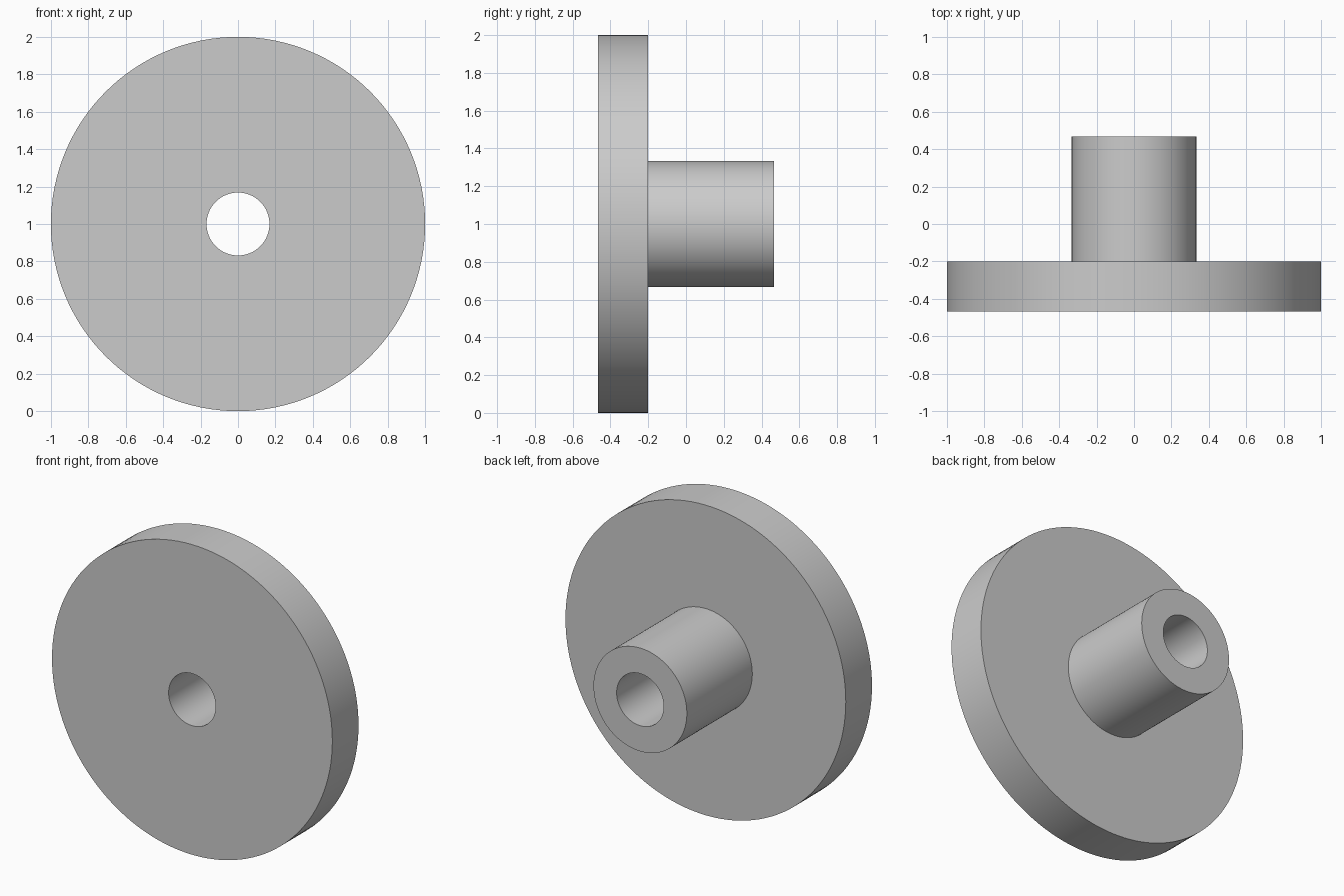
import bpy
import bmesh
import math
from mathutils import Vector

cube = bpy.data.objects.get("Cube")
if cube:
    bpy.data.objects.remove(cube, do_unlink=True)

# Main dimensions
DISC_R, HUB_R, BORE_R = 1.0, 0.333, 0.168
FRONT, SHOULDER, BACK = -0.467, -0.2, 0.467
SEGMENTS = 128

# Plain grey metal
grey = bpy.data.materials.new("plain_grey")
grey.use_nodes = True
colour = (0.6, 0.6, 0.6, 1.0)
grey.diffuse_color = colour
grey.node_tree.nodes["Principled BSDF"].inputs["Base Color"].default_value = colour

# Closed half section: (radius, y)
section = [(BORE_R, FRONT), (DISC_R, FRONT), (DISC_R, SHOULDER),
           (HUB_R, SHOULDER), (HUB_R, BACK), (BORE_R, BACK)]

# Revolve the section around the y axis
bm = bmesh.new()
verts = [bm.verts.new((r, y, 0)) for r, y in section]
edges = [bm.edges.new((v, verts[(i + 1) % len(verts)])) for i, v in enumerate(verts)]
bmesh.ops.spin(bm, geom=verts + edges, cent=Vector(), axis=Vector((0, 1, 0)),
               angle=math.tau, steps=SEGMENTS, use_merge=True)
bmesh.ops.remove_doubles(bm, verts=bm.verts[:], dist=0.0001)
bmesh.ops.recalc_face_normals(bm, faces=bm.faces[:])

mesh = bpy.data.meshes.new("flanged_hub")
bm.to_mesh(mesh)
bm.free()
mesh.materials.append(grey)

# Disc with its bored hub, standing on the rim
hub = bpy.data.objects.new("flanged_hub", mesh)
hub.location.z = DISC_R
bpy.context.collection.objects.link(hub)
bpy.ops.object.select_all(action="DESELECT")
hub.select_set(True)
bpy.context.view_layer.objects.active = hub
bpy.ops.object.shade_smooth_by_angle(angle=math.radians(30))
